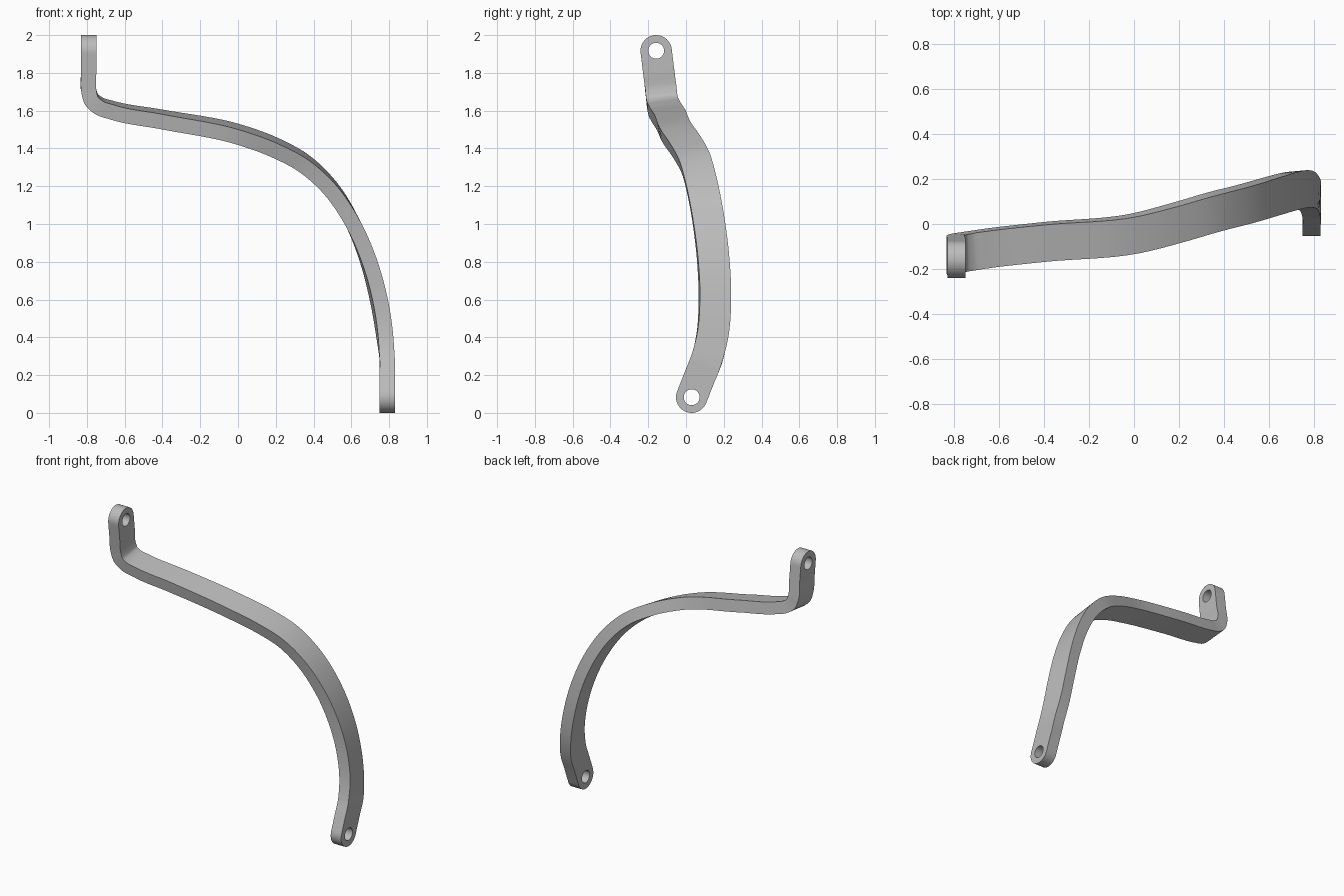
import bpy, bmesh, math
from mathutils import Vector, Matrix

cube = bpy.data.objects.get("Cube")
if cube:
    bpy.data.objects.remove(cube, do_unlink=True)

HALF_WIDTH, HALF_THICK, HOLE = 0.083, 0.04, 0.042

# Centre line of the strap from top hole to bottom hole: x, y, z, roll
path = [Vector(p) for p in (
    (-.79, -.158, 1.917, 0), (-.79, -.145, 1.81, 0), (-.79, -.132, 1.705, 0),
    (-.773, -.127, 1.656, .05), (-.735, -.121, 1.625, .10), (-.67, -.111, 1.603, .12),
    (-.4, -.08, 1.553, .15), (0, -.043, 1.475, .18), (.2, .008, 1.402, .17),
    (.35, .052, 1.32, .14), (.48, .085, 1.2, .08), (.61, .122, 1.0, 0),
    (.692, .145, .8, -.06), (.745, .153, .6, -.09), (.778, .138, .4, -.06),
    (.79, .108, .28, 0), (.79, .072, .19, 0), (.79, .03, .083, 0))]


def smooth_path(points, steps=8):
    """Hermite curve through the points, spaced by chord length."""
    gaps = [(b - a).to_3d().length for a, b in zip(points, points[1:])]
    slopes = [(b - a) / g for a, b, g in zip(points, points[1:], gaps)]
    tangents = [slopes[0]]
    for i in range(1, len(slopes)):
        g, h = gaps[i - 1], gaps[i]
        tangents.append((slopes[i - 1] * h + slopes[i] * g) / (g + h))
    tangents.append(slopes[-1])
    out = []
    for i, g in enumerate(gaps):
        for k in range(steps):
            t = k / steps
            h = t * t * (3 - 2 * t)
            out.append(points[i] * (1 - h) + points[i + 1] * h
                       + tangents[i] * (g * t * (1 - t) ** 2)
                       - tangents[i + 1] * (g * t * t * (1 - t)))
    return out + [points[-1]]


def section(centre, tangent, roll, half_width):
    """Four corners of the strap's cross-section."""
    wide = Vector((0, 1, 0))
    wide = (wide - tangent * wide.dot(tangent)).normalized()
    normal = wide.cross(tangent).normalized()
    if normal.x + normal.z < 0:
        normal.negate()
    w = wide * math.cos(roll) + normal * math.sin(roll)
    n = normal * math.cos(roll) - wide * math.sin(roll)
    return [centre + w * (a * half_width) + n * (b * HALF_THICK)
            for a, b in ((-1, -1), (1, -1), (1, 1), (-1, 1))]


# Sections along the strap, with a half-round cap at each end
samples = smooth_path(path)
spots = [s.to_3d() for s in samples]
first = (spots[1] - spots[0]).normalized()
last = (spots[-1] - spots[-2]).normalized()
angles = [math.radians(a) for a in (3, 10, 20, 30, 40, 50, 60, 70, 80)]
sections = [section(spots[0] - first * HALF_WIDTH * math.cos(a), first, 0,
                    HALF_WIDTH * math.sin(a)) for a in angles]
for i, s in enumerate(samples):
    ahead, behind = spots[min(i + 1, len(spots) - 1)], spots[max(i - 1, 0)]
    sections.append(section(spots[i], (ahead - behind).normalized(), s[3], HALF_WIDTH))
sections += [section(spots[-1] + last * HALF_WIDTH * math.cos(a), last, 0,
                     HALF_WIDTH * math.sin(a)) for a in reversed(angles)]

# Strap mesh
bm = bmesh.new()
rings = [[bm.verts.new(p) for p in sec] for sec in sections]
for a, b in zip(rings, rings[1:]):
    for k in range(4):
        j = (k + 1) % 4
        bm.faces.new((a[k], a[j], b[j], b[k]))
bm.faces.new(rings[0])
bm.faces.new(rings[-1])
bmesh.ops.recalc_face_normals(bm, faces=bm.faces)
mesh = bpy.data.meshes.new("curved_strap")
bm.to_mesh(mesh)
bm.free()
strap = bpy.data.objects.new("curved_strap", mesh)
bpy.context.collection.objects.link(strap)

# Grey metal
grey = bpy.data.materials.new("grey_metal")
grey.use_nodes = True
colour = (0.5, 0.5, 0.5, 1)
grey.diffuse_color = colour
grey.node_tree.nodes["Principled BSDF"].inputs["Base Color"].default_value = colour
mesh.materials.append(grey)

# Bolt holes through both ends
bpy.context.view_layer.objects.active = strap
for spot in (spots[0], spots[-1]):
    bpy.ops.mesh.primitive_cylinder_add(vertices=40, radius=HOLE, depth=0.3,
                                        location=spot, rotation=(0, math.pi / 2, 0))
    cutter = bpy.context.object
    cutter.name = "hole_cutter"
    cutter.hide_render = True
    cutter.data.materials.append(grey)
    bpy.context.view_layer.objects.active = strap
    cut = strap.modifiers.new("bolt_hole", 'BOOLEAN')
    cut.operation, cut.solver, cut.object = 'DIFFERENCE', 'EXACT', cutter
    bpy.ops.object.modifier_apply(modifier=cut.name)
    bpy.data.objects.remove(cutter, do_unlink=True)

bpy.ops.object.select_all(action='DESELECT')
strap.select_set(True)
bpy.context.view_layer.objects.active = strap
bpy.ops.object.shade_smooth_by_angle(angle=math.radians(30))
